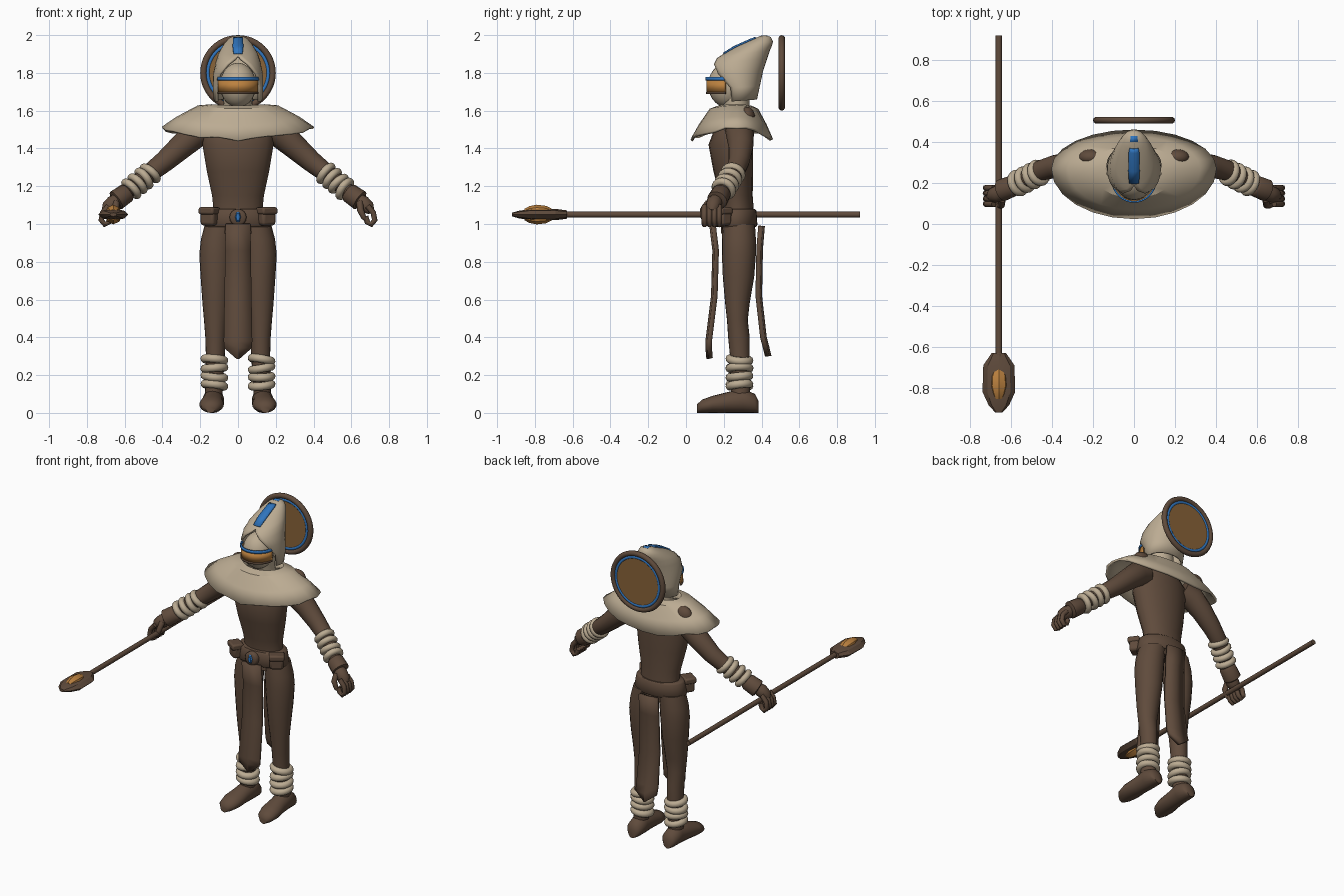
import bpy, bmesh, math, random
from mathutils import Vector as V3

random.seed(4)
if "Cube" in bpy.data.objects:
    bpy.data.objects.remove(bpy.data.objects["Cube"])


def material(name, rgb):
    m = bpy.data.materials.new(name)
    m.use_nodes = True
    m.diffuse_color = (*rgb, 1)
    m.node_tree.nodes["Principled BSDF"].inputs["Base Color"].default_value = (*rgb, 1)
    return m


BROWN = material("dark brown cloth", (0.115, 0.07, 0.045))
BEIGE = material("sand cloth", (0.50, 0.41, 0.29))
BLUE = material("bright blue", (0.03, 0.18, 0.52))
AMBER = material("amber", (0.50, 0.22, 0.05))
GOLD = material("dull gold", (0.25, 0.125, 0.04))


def finish(ob, name, mat, angle=50):
    ob.name = name
    ob.data.materials.append(mat)
    bpy.ops.object.select_all(action='DESELECT')
    ob.select_set(True)
    bpy.context.view_layer.objects.active = ob
    bpy.ops.object.shade_smooth_by_angle(angle=math.radians(angle))
    return ob


def solidify(ob, thickness):
    mod = ob.modifiers.new("thickness", 'SOLIDIFY')
    mod.thickness = thickness
    mod.offset = 0


def loft(name, rings, mat, n=20, cap=True, angle=50):
    """Skin rings of (centre, U, V, opening angle around U)."""
    bm = bmesh.new()
    rows = []
    for c, u, v, a in rings:
        a = math.radians(a)
        ts = [a + (2 * math.pi - 2 * a) * i / n for i in range(n + 1)]
        rows.append([bm.verts.new(c + u * math.cos(t) + v * math.sin(t)) for t in ts])
    for lo, hi in zip(rows, rows[1:]):
        for i in range(n):
            bm.faces.new((lo[i], lo[i + 1], hi[i + 1], hi[i]))
    bmesh.ops.remove_doubles(bm, verts=bm.verts[:], dist=1e-5)
    if cap:
        bmesh.ops.holes_fill(bm, edges=bm.edges[:], sides=0)
    bmesh.ops.recalc_face_normals(bm, faces=bm.faces[:])
    me = bpy.data.meshes.new(name)
    bm.to_mesh(me)
    bm.free()
    ob = bpy.data.objects.new(name, me)
    bpy.context.collection.objects.link(ob)
    return finish(ob, name, mat, angle)


def flat(x, y, z, rx, ry, a=0):
    return V3((x, y, z)), V3((0, -ry, 0)), V3((rx, 0, 0)), a


def along_y(x, y, z, rx, rz):
    return V3((x, y, z)), V3((rx, 0, 0)), V3((0, 0, rz)), 0


def tube(name, pts, mat, n=12):
    ps = [V3(p[:3]) for p in pts]
    rings = []
    for i, p in enumerate(ps):
        d = (ps[min(i + 1, len(ps) - 1)] - ps[max(i - 1, 0)]).normalized()
        u = d.cross(V3((0, 1, 0))).normalized()
        rings.append((p, u * pts[i][3], d.cross(u) * pts[i][3], 0))
    return loft(name, rings, mat, n)


def panel(name, profile, mat, thick, fold=0.0):
    """Hanging strip through (y, z, half width), creased along its middle."""
    bm = bmesh.new()
    rows = [[bm.verts.new((k * w, y + (fold if k == 0 else 0), z)) for k in (-1, 0, 1)]
            for y, z, w in profile]
    for lo, hi in zip(rows, rows[1:]):
        for i in (0, 1):
            bm.faces.new((lo[i], lo[i + 1], hi[i + 1], hi[i]))
    bmesh.ops.recalc_face_normals(bm, faces=bm.faces[:])
    me = bpy.data.meshes.new(name)
    bm.to_mesh(me)
    bm.free()
    ob = bpy.data.objects.new(name, me)
    bpy.context.collection.objects.link(ob)
    solidify(ob, thick)
    return finish(ob, name, mat, 30)


def ball(name, loc, size, mat):
    bpy.ops.mesh.primitive_uv_sphere_add(segments=24, ring_count=14, location=loc)
    bpy.context.object.scale = size
    return finish(bpy.context.object, name, mat)


def hoop(name, loc, axis, major, minor, mat, segs=24):
    bpy.ops.mesh.primitive_torus_add(location=loc, major_segments=segs, minor_segments=10,
                                     major_radius=major, minor_radius=minor,
                                     rotation=V3(axis).to_track_quat('Z', 'Y').to_euler())
    return finish(bpy.context.object, name, mat)


def block(name, loc, size, mat, turn=0, bevel=0.015):
    bpy.ops.mesh.primitive_cube_add(size=1, location=loc, rotation=(0, 0, turn))
    ob = bpy.context.object
    ob.scale = size
    bpy.ops.object.transform_apply(location=False, rotation=False, scale=True)
    mod = ob.modifiers.new("round", 'BEVEL')
    mod.width, mod.segments = bevel, 2
    return finish(ob, name, mat, 40)


# Torso and belt
loft("torso", [flat(0, .275, .95, .15, .09), flat(0, .275, 1.06, .128, .085),
               flat(0, .265, 1.15, .137, .088), flat(0, .25, 1.28, .165, .105),
               flat(0, .237, 1.42, .188, .118), flat(0, .25, 1.5, .185, .1),
               flat(0, .27, 1.58, .1, .065)], BROWN)
loft("belt", [flat(0, .265, .985, .172, .105), flat(0, .265, .995, .18, .113),
              flat(0, .265, 1.07, .165, .108), flat(0, .265, 1.08, .155, .1)], BROWN, 28)
loft("buckle", [along_y(0, .16, 1.035, .045, .045), along_y(0, .138, 1.035, .045, .045),
                along_y(0, .13, 1.035, .036, .036)], BROWN, 16)
loft("buckle_gem", [along_y(0, .135, 1.037, .018, .036), along_y(0, .12, 1.037, .01, .022)],
     BLUE, 6, angle=20)

# Hanging cloth strips
panel("front_strip", [(.145, 1.0, .065), (.162, .86, .066), (.155, .62, .07),
                      (.125, .38, .074), (.125, .345, .072), (.13, .288, .004)], BROWN, .025, -.01)
panel("back_strip", [(.395, .99, .065), (.385, .87, .066), (.38, .62, .07),
                     (.405, .4, .074), (.418, .35, .072), (.43, .3, .004)], BROWN, .025, .01)

# Mirrored limbs
for s, side in ((1, "left"), (-1, "right")):
    loft(side + "_leg", [flat(s * x, y, z, rx, ry) for x, y, z, rx, ry in (
        (.09, .28, 1.0, .085, .085), (.108, .28, .92, .088, .09), (.115, .28, .84, .09, .09),
        (.116, .278, .72, .082, .083), (.118, .272, .58, .07, .065), (.12, .272, .49, .06, .055),
        (.12, .28, .4, .053, .057), (.12, .285, .3, .05, .052), (.13, .29, .07, .045, .05))], BROWN)
    loft(side + "_boot", [along_y(s * x, y, h / 2, w, h / 2) for y, x, w, h in (
        (.385, .13, .028, .06), (.365, .13, .05, .1), (.3, .13, .057, .13), (.22, .135, .057, .11),
        (.14, .14, .065, .09), (.085, .143, .053, .07), (.058, .145, .025, .045))], BROWN)
    for i in range(4):
        axis = (random.uniform(-.2, .2), random.uniform(-.15, .15), 1)
        hoop(f"{side}_ankle_wrap_{i}", (s * .125, .283, .147 + i * .045), axis, .052, .022, BEIGE)
    tube(side + "_arm", [(s * x, y, z, r) for x, y, z, r in (
        (.15, .275, 1.51, .07), (.22, .285, 1.48, .075), (.3, .29, 1.41, .066), (.39, .28, 1.33, .056),
        (.46, .26, 1.275, .05), (.53, .22, 1.22, .045), (.61, .18, 1.15, .035))], BROWN, 16)
    ball(side + "_shoulder", (s * .21, .325, 1.565), (.06, .04, .055), BROWN)
    for i in range(4):
        k = i / 3
        axis = (s * .75 + random.uniform(-.15, .15), -.3, -.6 + random.uniform(-.15, .15))
        hoop(f"{side}_arm_wrap_{i}", (s * (.465 + .1 * k), .25 - .05 * k, 1.268 - .082 * k),
             axis, .047, .02, BEIGE)
    tube(side + "_cuff", [(s * .58, .19, 1.172, .042), (s * .59, .187, 1.164, .052),
                          (s * .645, .165, 1.125, .055), (s * .65, .163, 1.122, .044)], BROWN, 16)
    # Curled hand, fingers and thumb
    tube(side + "_palm", [(s * .635, .16, 1.13, .035), (s * .66, .148, 1.11, .042),
                          (s * .69, .14, 1.085, .036), (s * .705, .135, 1.065, .02)], BROWN)
    for i in range(4):
        y = .098 + i * .026
        tube(f"{side}_finger_{i}", [(s * x, y, z, .015) for x, z in (
            (.685, 1.095), (.716, 1.06), (.724, 1.02), (.705, .997), (.685, 1.01), (.675, 1.04))],
            BROWN, 8)
    tube(side + "_thumb", [(s * .645, .12, 1.115, .018), (s * .648, .092, 1.075, .018),
                           (s * .665, .09, 1.035, .014), (s * .68, .095, 1.02, .009)], BROWN, 8)
    block(side + "_pouch", (s * .15, .195, 1.035), (.085, .065, .085), BROWN, s * .6)
    block(side + "_pouch_flap", (s * .152, .192, 1.07), (.095, .075, .038), BROWN, s * .6, .01)

# Shoulder mantle, lifted over the shoulders with an uneven hem
mantle = loft("mantle", [flat(0, .27, 1.595, .085, .075), flat(0, .27, 1.62, .14, .1),
                         flat(0, .27, 1.605, .21, .14), flat(0, .27, 1.525, .32, .195),
                         flat(0, .27, 1.445, .4, .24)], BEIGE, 24, False, 30)
for v in mantle.data.vertices:
    if v.co.y > .27:
        v.co.y = .27 + (v.co.y - .27) * .77
    if v.co.z < 1.46:
        v.co.z += random.uniform(-.008, .012)
    v.co.z += .37 * v.co.x ** 2
solidify(mantle, .014)

# Head, visor and hood
loft("neck", [flat(0, .275, 1.54, .085, .07), flat(0, .265, 1.61, .075, .07),
              flat(0, .25, 1.69, .08, .085)], BEIGE)
ball("face", (0, .22, 1.735), (.096, .103, .118), BEIGE)
for name, z0, z1, grow, mat in (("visor", 1.7, 1.76, .004, AMBER), ("visor_trim", 1.76, 1.778, .008, BLUE),
                                ("visor_rim", 1.688, 1.7, .006, BROWN)):
    band = loft(name, [(V3((0, .22, z)), V3((0, .104 + grow, 0)), V3((.099 + grow, 0, 0)), 95)
                       for z in (z0, z1)], mat, 20, False)
    solidify(band, .009)
hood_rows = ((.20, 1.645, .37, 1.66, .122, 62), (.19, 1.72, .385, 1.73, .128, 60),
             (.13, 1.79, .402, 1.81, .125, 48), (.135, 1.84, .425, 1.88, .112, 28),
             (.165, 1.872, .438, 1.92, .1, 8), (.19, 1.888, .447, 1.94, .09, 0),
             (.26, 1.93, .455, 1.965, .07, 0), (.35, 1.97, .445, 1.985, .045, 0),
             (.395, 1.99, .425, 1.993, .018, 0), (.41, 1.993, .41, 1.993, 0, 0))
hood = loft("hood", [(V3((0, (fy + by) / 2, (fz + bz) / 2)), V3((0, fy - by, fz - bz)) / 2,
                      V3((w, 0, 0)), a) for fy, fz, by, bz, w, a in hood_rows], BEIGE, 28, False)
solidify(hood, .012)
panel("hood_stripe", [(.2, 1.902, .024), (.26, 1.939, .028), (.35, 1.979, .026), (.37, 1.986, .022)],
      BLUE, .009, -.003)
panel("hood_stripe_end", [(.4, 1.995, .02), (.43, 1.995, .016)], BLUE, .008)

# Round back disc
loft("halo_plate", [along_y(0, y, 1.8, .175, .175) for y in (.5, .514)], GOLD, 40)
hoop("halo_rim", (0, .507, 1.8), (0, 1, 0), .183, .017, BROWN, 48)
hoop("halo_ring", (0, .507, 1.8), (0, 1, 0), .16, .011, BLUE, 48)

# Staff
loft("staff_shaft", [along_y(-.66, y, 1.05, .016, .016) for y in (-.66, .92)], BROWN, 12)
loft("staff_socket", [along_y(-.66, y, 1.05, .024, .024) for y in (-.73, -.635)], BROWN, 10)
loft("staff_head", [along_y(-.66, y, 1.05, w, h) for y, w, h in (
    (-.63, .035, .022), (-.69, .076, .03), (-.82, .08, .03), (-.885, .05, .02), (-.92, .018, .01))],
    BROWN, 8, angle=20)
loft("staff_crystal", [along_y(-.66, y, 1.05, w, h) for y, w, h in (
    (-.7, .02, .025), (-.74, .042, .046), (-.79, .046, .052), (-.83, .034, .044), (-.855, .02, .03))],
    AMBER, 8, angle=30)
